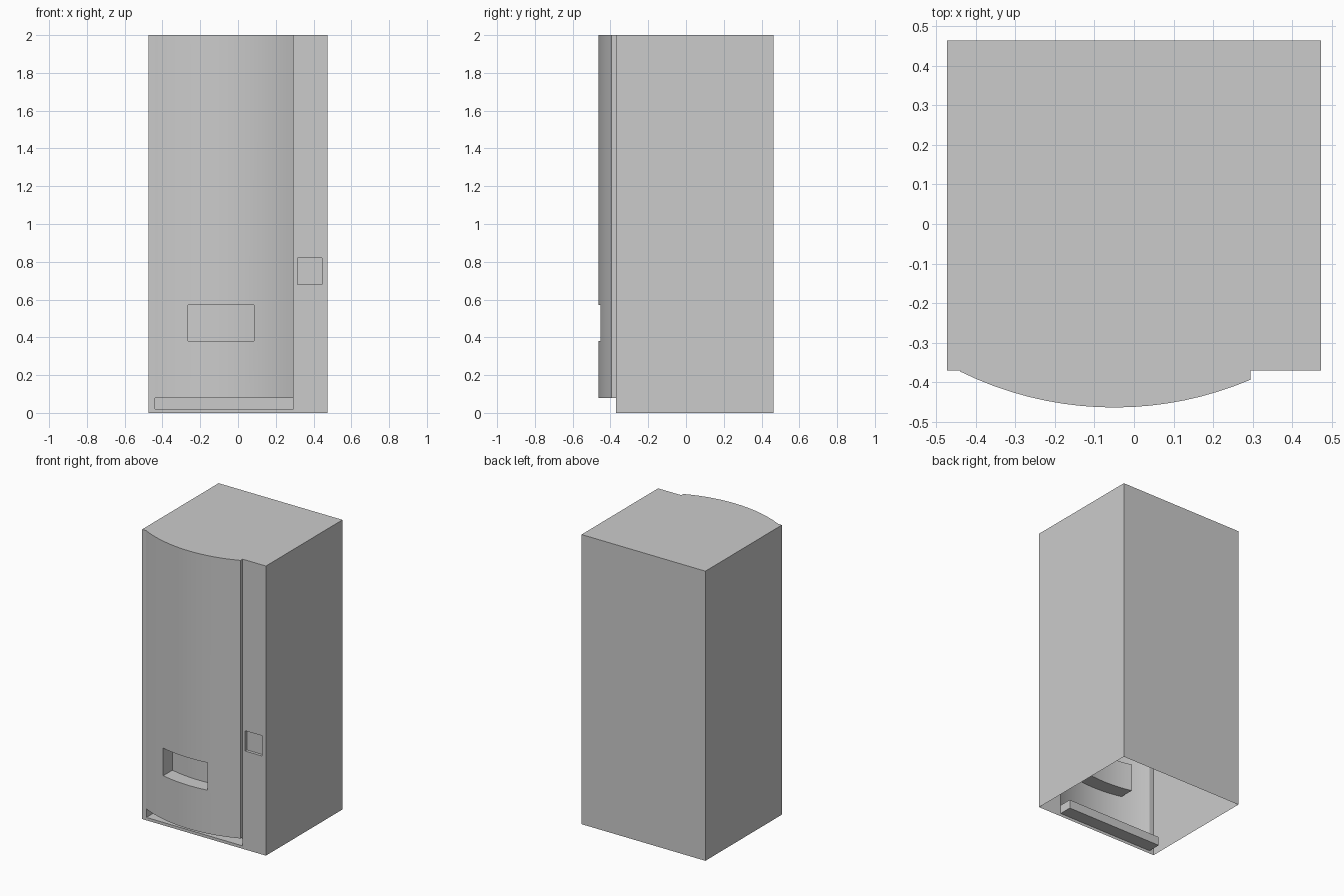
import bpy, bmesh, math

if "Cube" in bpy.data.objects:
    bpy.data.objects.remove(bpy.data.objects["Cube"])

W, BACK, FRONT, H = 0.473, 0.464, -0.371, 2.0   # cabinet half width, back, front, height
PL, PR = -0.44, 0.295                           # bowed panel left / right
CX, CY, R = -0.05, 0.417, 0.881                 # centre and radius of the bow
SILL, KICK = 0.02, 0.08                         # kick recess bottom / top
DL, DR, DB, DT = -0.265, 0.085, 0.38, 0.57      # delivery opening
KL, KR, KB, KT = 0.315, 0.445, 0.68, 0.82       # coin recess opening


def arc(x0, x1, n, dy=0.0):
    xs = [x0 + (x1 - x0) * i / n for i in range(n + 1)]
    return [(x, CY - math.sqrt(R * R - (x - CX) ** 2) + dy) for x in xs]


def wall(bm, path, z0, z1):
    for (ax, ay), (bx, by) in zip(path, path[1:]):
        bm.faces.new([bm.verts.new(p) for p in
                      ((ax, ay, z0), (bx, by, z0), (bx, by, z1), (ax, ay, z1))])


def cap(bm, outline, z, up=True):
    pts = outline if up else outline[::-1]
    bm.faces.new([bm.verts.new((x, y, z)) for x, y in pts])


def finish(bm, name):
    bmesh.ops.remove_doubles(bm, verts=bm.verts, dist=1e-5)
    mesh = bpy.data.meshes.new(name)
    bm.to_mesh(mesh)
    bm.free()
    obj = bpy.data.objects.new(name, mesh)
    bpy.context.collection.objects.link(obj)
    bpy.ops.object.select_all(action='DESELECT')
    obj.select_set(True)
    bpy.context.view_layer.objects.active = obj
    bpy.ops.object.shade_smooth_by_angle(angle=math.radians(30))


left, middle, right = arc(PL, DL, 4), arc(DL, DR, 8), arc(DR, PR, 5)
bow = left + middle[1:] + right[1:]

# Cabinet shell, open underneath, with a hole left for the coin recess
bm = bmesh.new()
wall(bm, [(KR, FRONT), (W, FRONT), (W, BACK), (-W, BACK), (-W, FRONT), (PL, FRONT)], 0, H)
wall(bm, [(PR, FRONT), (KL, FRONT)], 0, H)
wall(bm, [(KL, FRONT), (KR, FRONT)], 0, KB)
wall(bm, [(KL, FRONT), (KR, FRONT)], KT, H)
wall(bm, [(PL, FRONT), (PR, FRONT)], 0, SILL)
cap(bm, [(-W, FRONT), (PL, FRONT)] + bow
    + [(PR, FRONT), (W, FRONT), (W, BACK), (-W, BACK)], H)
finish(bm, "cabinet")

# Bowed front panel around the delivery opening, with its side step
bm = bmesh.new()
for z0, z1 in ((KICK, DB), (DB, DT), (DT, H)):
    wall(bm, [(PL, FRONT)] + left, z0, z1)
    wall(bm, right + [(PR, FRONT)], z0, z1)
    if z0 != DB:
        wall(bm, middle, z0, z1)
finish(bm, "front_panel")

# Delivery pocket with a curved back
bm = bmesh.new()
inner = arc(DL, DR, 8, 0.1)
wall(bm, [middle[0]] + inner + [middle[-1]], DB, DT)
for z, up in ((DB, True), (DT, False)):
    cap(bm, middle + inner[::-1], z, up)
finish(bm, "delivery_pocket")

# Kick recess below the panel
bm = bmesh.new()
back = [(PL, FRONT + 0.09), (PR, FRONT + 0.09)]
wall(bm, [(PL, FRONT)] + back + [(PR, FRONT)], SILL, KICK)
cap(bm, [(PL, FRONT), (PR, FRONT)] + back[::-1], SILL)
cap(bm, bow + back[::-1], KICK, False)
finish(bm, "kick_recess")

# Shallow coin recess on the right
bm = bmesh.new()
back = [(KL, FRONT + 0.02), (KR, FRONT + 0.02)]
wall(bm, [(KL, FRONT)] + back + [(KR, FRONT)], KB, KT)
for z, up in ((KB, True), (KT, False)):
    cap(bm, [(KL, FRONT), (KR, FRONT)] + back[::-1], z, up)
finish(bm, "coin_recess")
